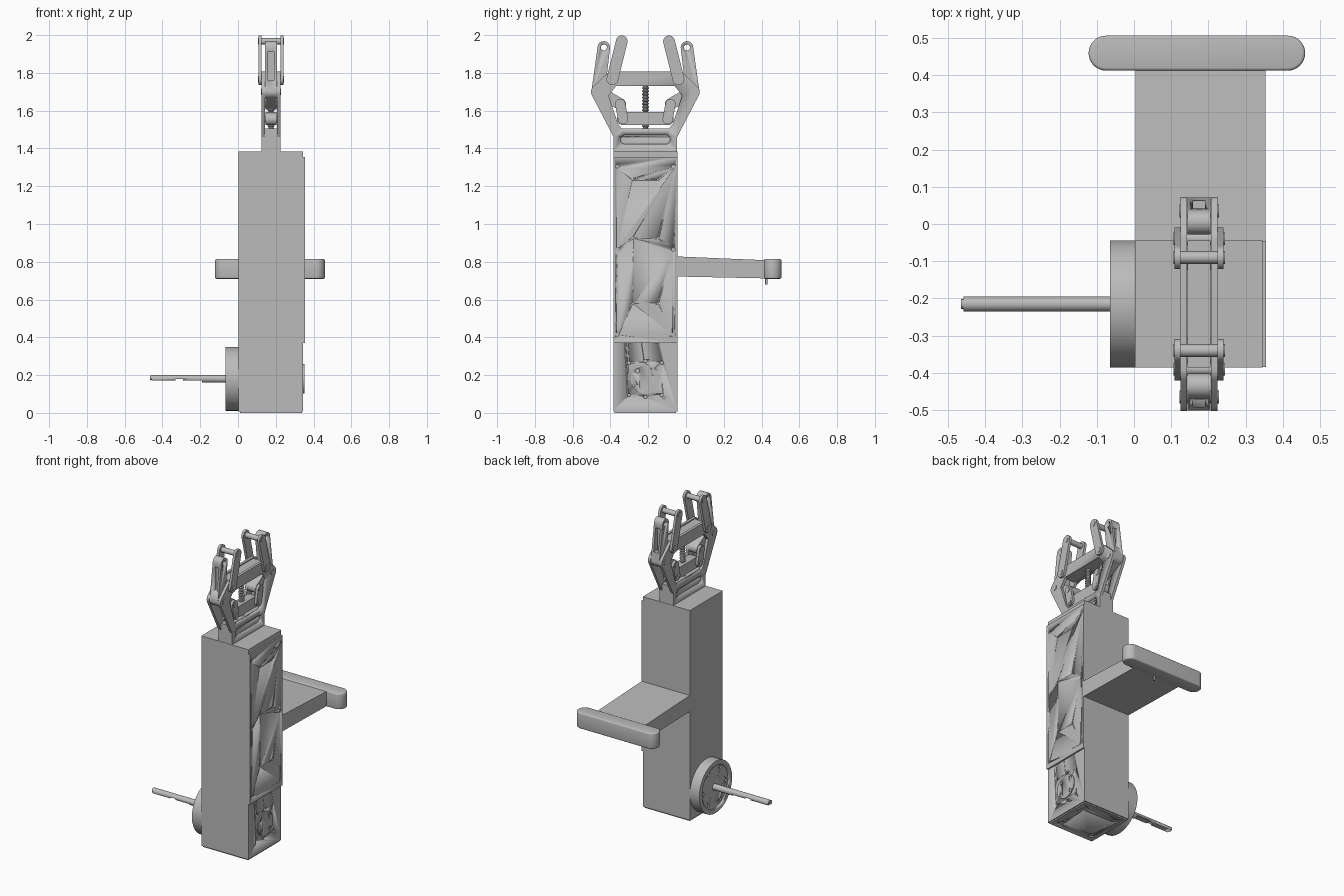
import bpy, bmesh, math

if "Cube" in bpy.data.objects:
    bpy.data.objects.remove(bpy.data.objects["Cube"], do_unlink=True)

grey = bpy.data.materials.new("plain_grey")
grey.use_nodes = True
grey.diffuse_color = (0.5, 0.5, 0.5, 1)
grey.node_tree.nodes["Principled BSDF"].inputs["Base Color"].default_value = grey.diffuse_color

YC = -0.215          # middle of the body in y
XG = 0.175           # middle of the gripper in x
AXLE = 0.18          # height of the drive axle


def outline(discs, n=32):
    """Convex outline round a set of (a, b, radius) discs."""
    pts = set()
    for a, b, r in discs:
        for i in range(n if r else 1):
            t = 2 * math.pi * i / n
            pts.add((round(a + r * math.cos(t), 5), round(b + r * math.sin(t), 5)))
    pts = sorted(pts)

    def half(seq):
        h = []
        for p in seq:
            while len(h) > 1 and ((h[-1][0] - h[-2][0]) * (p[1] - h[-2][1])
                                  - (h[-1][1] - h[-2][1]) * (p[0] - h[-2][0])) <= 1e-9:
                h.pop()
            h.append(p)
        return h[:-1]
    return half(pts) + half(pts[::-1])


def prism(name, discs, lo, hi, axis="x", bevel=0):
    """Extrude an outline along x (outline in y, z) or z (outline in x, y)."""
    place = (lambda a, b, h: (h, a, b)) if axis == "x" else (lambda a, b, h: (a, b, h))
    bm = bmesh.new()
    face = bm.faces.new([bm.verts.new(place(a, b, lo)) for a, b in outline(discs)])
    ext = bmesh.ops.extrude_face_region(bm, geom=[face])["geom"]
    shift = place(0, 0, hi - lo)
    bmesh.ops.translate(bm, vec=shift, verts=[v for v in ext if isinstance(v, bmesh.types.BMVert)])
    bmesh.ops.recalc_face_normals(bm, faces=bm.faces)
    return finish(name, bm, bevel)


def finish(name, bm, bevel=0):
    mesh = bpy.data.meshes.new(name)
    bm.to_mesh(mesh)
    bm.free()
    mesh.materials.append(grey)
    ob = bpy.data.objects.new(name, mesh)
    bpy.context.collection.objects.link(ob)
    bpy.ops.object.select_all(action="DESELECT")
    ob.select_set(True)
    bpy.context.view_layer.objects.active = ob
    if bevel:
        mod = ob.modifiers.new("soft_edge", "BEVEL")
        mod.width, mod.segments, mod.limit_method = bevel, 3, "ANGLE"
        mod.angle_limit = math.radians(50)
        bpy.ops.object.modifier_apply(modifier=mod.name)
    bpy.ops.object.shade_smooth_by_angle(angle=math.radians(35))
    return ob


def rect(a0, a1, b0, b1):
    return [(a, b, 0) for a in (a0, a1) for b in (b0, b1)]


def cut(target, *cutters):
    for c in cutters:
        mod = target.modifiers.new("cut", "BOOLEAN")
        mod.operation, mod.solver, mod.object = "DIFFERENCE", "EXACT", c
        bpy.context.view_layer.objects.active = target
        bpy.ops.object.modifier_apply(modifier=mod.name)
        bpy.data.objects.remove(c, do_unlink=True)


def drill(target, spots, r, lo, hi, axis="x"):
    for a, b in spots:
        cut(target, prism("drill", [(a, b, r)], lo, hi, axis))


# Housing, with side cover and base plate
body = prism("body", rect(YC - 0.17, YC + 0.17, 0.008, 1.385), 0.003, 0.345)
ring = [(YC + s * 0.087, AXLE + t * 0.085) for s in (-1, 1) for t in (-1, 1)]
ring += [(YC, AXLE + t) for t in (-0.095, 0.095)]
drill(body, ring, 0.009, 0.335, 0.4)
base = prism("base_plate", rect(0.01, 0.338, YC - 0.163, YC + 0.163), 0, 0.008, "z")
for x in (0.06, 0.29):
    for s in (-1, 1):
        drill(base, [(x, YC + s * 0.11)], 0.02, -0.02, 0.006, "z")
cover = prism("side_cover", rect(YC - 0.169, YC + 0.169, 0.37, 1.355), 0.345, 0.355)
drill(cover, [(YC + s * 0.148, z) for s in (-1, 1) for z in (0.415, 0.865, 1.305)], 0.01, 0.35, 0.4)
drill(cover, [(YC + s * 0.067, z) for s in (-1, 1) for z in (0.58, 0.925, 1.235)], 0.006, 0.35, 0.4)

# Bearing cap on the cover side
cap = prism("bearing_cap", [(YC, AXLE, 0.078)], 0.34, 0.351)
drill(cap, [(YC + s * 0.042, AXLE + t * 0.042) for s in (-1, 1) for t in (-1, 1)], 0.012, 0.346, 0.4)

# Drive flange and keyed shaft
flange = prism("drive_flange", [(YC, AXLE, 0.17)], -0.065, 0.003)
drill(flange, [(YC, AXLE)], 0.14, -0.1, -0.055)
drill(flange, [(YC + 0.12 * math.cos(i * math.pi / 3), AXLE + 0.12 * math.sin(i * math.pi / 3))
               for i in range(6)], 0.009, -0.1, -0.045)
shaft = prism("drive_shaft", [(YC, AXLE, 0.02)], -0.458, -0.04)
cut(shaft, prism("flat", rect(YC - 0.05, YC + 0.05, 0.1, 0.172), -0.6, -0.19),
    prism("notch", rect(YC - 0.05, YC + 0.05, 0.1, 0.18), -0.33, -0.29))
tip = prism("shaft_tip", [(YC, 0.186, 0.013)], -0.465, -0.458)

# Rear bracket and rounded cross bar
prism("rear_bracket", [(-0.046, 0.722, 0), (-0.046, 0.828, 0), (0.43, 0.712, 0), (0.43, 0.808, 0)], 0.004, 0.353)
prism("cross_bar", [(-0.075, 0.459, 0.047), (0.413, 0.459, 0.047)], 0.71, 0.814, "z", 0.008)
prism("bar_pin", [(0.2, 0.425, 0.006)], 0.68, 0.715, "z")

# Gripper frame: solid foot, two side plates, top beam
HALF = 0.05
slot = [(YC - 0.107, 1.447, 0.024), (YC + 0.107, 1.447, 0.024)]
foot = prism("gripper_foot", rect(YC - 0.168, YC + 0.168, 1.38, 1.46), XG - HALF, XG + HALF)
core = prism("gripper_foot_core", rect(YC - 0.168, YC + 0.168, 1.46, 1.505), XG - 0.032, XG + 0.032)
frame_shape = [(YC + s * u, z, r) for s in (-1, 1)
               for u, z, r in ((0.25, 1.70, 0.038), (0.175, 1.768, 0.04), (0.168, 1.46, 0))]
window = [(YC + s * u, z, 0) for s in (-1, 1)
          for u, z in ((0.155, 1.73), (0.195, 1.68), (0.145, 1.53), (0.125, 1.505))]
plates = []
for side, x0 in (("right", XG - HALF), ("left", XG + HALF - 0.018)):
    plate = prism(side + "_frame_plate", frame_shape, x0, x0 + 0.018)
    cut(plate, prism("window", window, 0, 0.4))
    plates.append(plate)
for part in [foot, core] + plates:
    for lo, hi in ((0, XG - 0.04), (XG + 0.04, 0.4)):
        cut(part, prism("slot", slot, lo, hi))
prism("top_beam", rect(YC - 0.17, YC + 0.17, 1.732, 1.802), XG - 0.031, XG + 0.031)

# Threaded lead screw
bm = bmesh.new()
rings = []
for i in range(57):
    r = 0.018 if i % 4 < 2 else 0.013
    rings.append([bm.verts.new((XG + r * math.cos(k * math.pi / 8), YC + r * math.sin(k * math.pi / 8),
                                1.50 + i * 0.0042)) for k in range(16)])
for a, b in zip(rings, rings[1:]):
    for k in range(16):
        bm.faces.new((a[k], a[(k + 1) % 16], b[(k + 1) % 16], b[k]))
finish("lead_screw", bm)

# Carriage nut driven by the screw
prism("carriage", [(YC + s * u, z, r) for s in (-1, 1) for u, z, r in ((0.118, 1.555, 0.032), (0.1, 1.575, 0.018))],
      XG - 0.03, XG + 0.03)

# Fingers: crank, push links, parallel links and pins on both sides
for side, s in (("front", -1), ("back", 1)):
    def at(u, z, r):
        return (YC + s * u, z, r)
    crank = prism(side + "_finger", [at(0.22, 1.935, 0.033), at(0.25, 1.70, 0.036)], XG - 0.031, XG + 0.031)
    drill(crank, [at(0.22, 1.935, 0)[:2]], 0.016, 0, 0.4)
    outer = sorted((YC + s * 0.24, YC + s * 0.32))
    cut(crank, prism("groove", rect(*outer, 1.76, 1.91), XG - 0.016, XG + 0.016))
    prism(side + "_crank_arm", [at(0.25, 1.70, 0.034), at(0.133, 1.635, 0.03)], XG - 0.03, XG + 0.03)
    for k in (-1, 1):
        xm = XG + k * 0.039
        prism(side + "_push_link", [at(0.133, 1.635, 0.027), at(0.118, 1.555, 0.027)], xm - 0.008, xm + 0.008)
        xm = XG + k * 0.058
        prism(side + "_parallel_link", [at(0.175, 1.767, 0.031), at(0.125, 1.967, 0.031)], xm - 0.008, xm + 0.008)
    for label, u, z, r, w in (("crank_pivot", 0.25, 1.70, 0.017, 0.053), ("arm_pin", 0.133, 1.635, 0.017, 0.05),
                              ("carriage_pin", 0.118, 1.555, 0.017, 0.05), ("link_pivot", 0.175, 1.767, 0.017, 0.069),
                              ("tip_pin", 0.125, 1.967, 0.017, 0.069)):
        prism(side + "_" + label, [at(u, z, r)], XG - w, XG + w)
